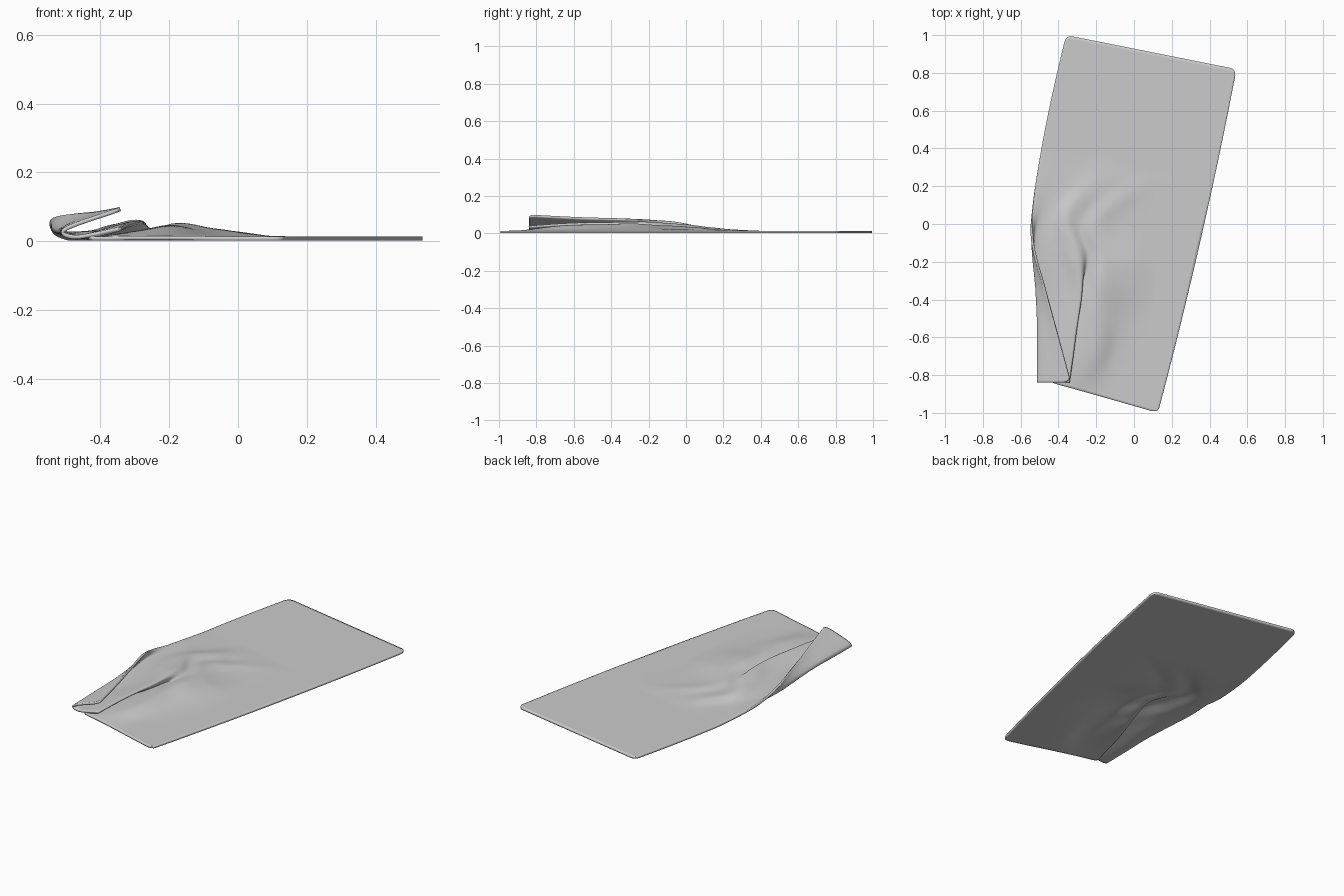
import bpy, bmesh, math
from mathutils import Vector, noise

if "Cube" in bpy.data.objects:
    bpy.data.objects.remove(bpy.data.objects["Cube"])

FLAT = 0.0075
# Left edge y of each crosswise row, and the matching y on the right edge
LEFT_Y = [-0.84, -0.6, -0.35, -0.1, 0.1, 0.4, 0.7, 1.0]
RIGHT_Y = [-1.0, -0.79, -0.55, -0.3, -0.1, 0.2, 0.5, 0.82]

# (x, z) sections of the crumpled front-left part, running right to left:
# two open points, layer end, ridge, tucked layer, outer curl, free edge
FOLDS = [
    [(-.16, .009), (-.30, .009), (-.43, .010), (-.345, .035), (-.47, .012), (-.50, .036), (-.335, .095)],
    [(-.10, .012), (-.21, .036), (-.37, .014), (-.315, .050), (-.46, .012), (-.505, .036), (-.400, .082)],
    [(-.05, .018), (-.19, .042), (-.29, .020), (-.285, .055), (-.42, .018), (-.515, .028), (-.470, .076)],
    [(-.06, .030), (-.16, .042), (-.24, .032), (-.300, .056), (-.42, .026), (-.525, .028), (-.537, .066)],
    [(-.08, .014), (-.19, .028), (-.27, .024), (-.350, .036), (-.42, .018), (-.48, .017), (-.535, .028)],
]
LEFT_X = {5: -0.49, 6: -0.43, 7: -0.36}


def right_x(y):
    return 0.372 + 0.225 * y - 0.02 * y * y


def control_row(i):
    yl, yr = LEFT_Y[i], RIGHT_Y[i]
    xr = right_x(yr)
    if i < len(FOLDS):
        sec = FOLDS[i]
        ax = sec[0][0]
        sec = [(xr, FLAT), ((xr + ax) / 2, FLAT)] + sec
    else:
        sec = [(xr + (LEFT_X[i] - xr) * j / 8, FLAT) for j in range(9)]
    xl = sec[4][0] if i < 3 else sec[-1][0]
    row = []
    for j, (x, z) in enumerate(sec):
        f = 0 if (i < 3 and j >= 4) else (x - xl) / (xr - xl)
        row.append(Vector((x, yl + (yr - yl) * f, z)))
    return row


def spline(pts, t):
    n = len(pts) - 1
    k = min(int(t), n - 1)
    t -= k
    b, c = pts[k], pts[k + 1]
    a = pts[k - 1] if k > 0 else b * 2 - c
    d = pts[k + 2] if k + 2 <= n else c * 2 - b
    return 0.5 * (2 * b + (c - a) * t + (2 * a - 5 * b + 4 * c - d) * t * t
                  + (3 * b - a - 3 * c + d) * t ** 3)


def round_corner(s, t, smax, tmax, rs=0.28, rt=0.12):
    # Pull square sheet corners into quarter circles
    es, et = min(s, smax - s), min(t, tmax - t)
    if es < rs and et < rt:
        a, b = 1 - es / rs, 1 - et / rt
        a, b = a * math.sqrt(1 - b * b / 2), b * math.sqrt(1 - a * a / 2)
        ns, nt = rs * (1 - a), rt * (1 - b)
        s = ns if s < smax / 2 else smax - ns
        t = nt if t < tmax / 2 else tmax - nt
    return s, t


rows = [control_row(i) for i in range(len(LEFT_Y))]
SMAX, TMAX, NS, NT = 8, 7, 104, 140


def sheet_point(s, t):
    s, t = round_corner(s, t, SMAX, TMAX)
    p = spline([spline(r, s) for r in rows], t)
    # Small wrinkles fading away from the crumpled area
    w = math.exp(-((p.x + 0.22) / 0.2) ** 2 - ((p.y + 0.2) / 0.35) ** 2)
    p.z += 0.012 * w * noise.noise(Vector((p.x * 11 + p.y * 3, p.y * 4, 2.0)))
    p.z = max(p.z, FLAT)
    return p


# Towel sheet
bm = bmesh.new()
grid = [[bm.verts.new(sheet_point(SMAX * i / NS, TMAX * j / NT))
         for i in range(NS + 1)] for j in range(NT + 1)]
for j in range(NT):
    for i in range(NS):
        bm.faces.new((grid[j][i], grid[j + 1][i], grid[j + 1][i + 1], grid[j][i + 1]))
me = bpy.data.meshes.new("towel")
bm.normal_update()
bm.to_mesh(me)
bm.free()
towel = bpy.data.objects.new("towel", me)
bpy.context.collection.objects.link(towel)
for poly in me.polygons:
    poly.use_smooth = True

# Cloth thickness
solid = towel.modifiers.new("thickness", 'SOLIDIFY')
solid.thickness = 0.012
solid.offset = 0
